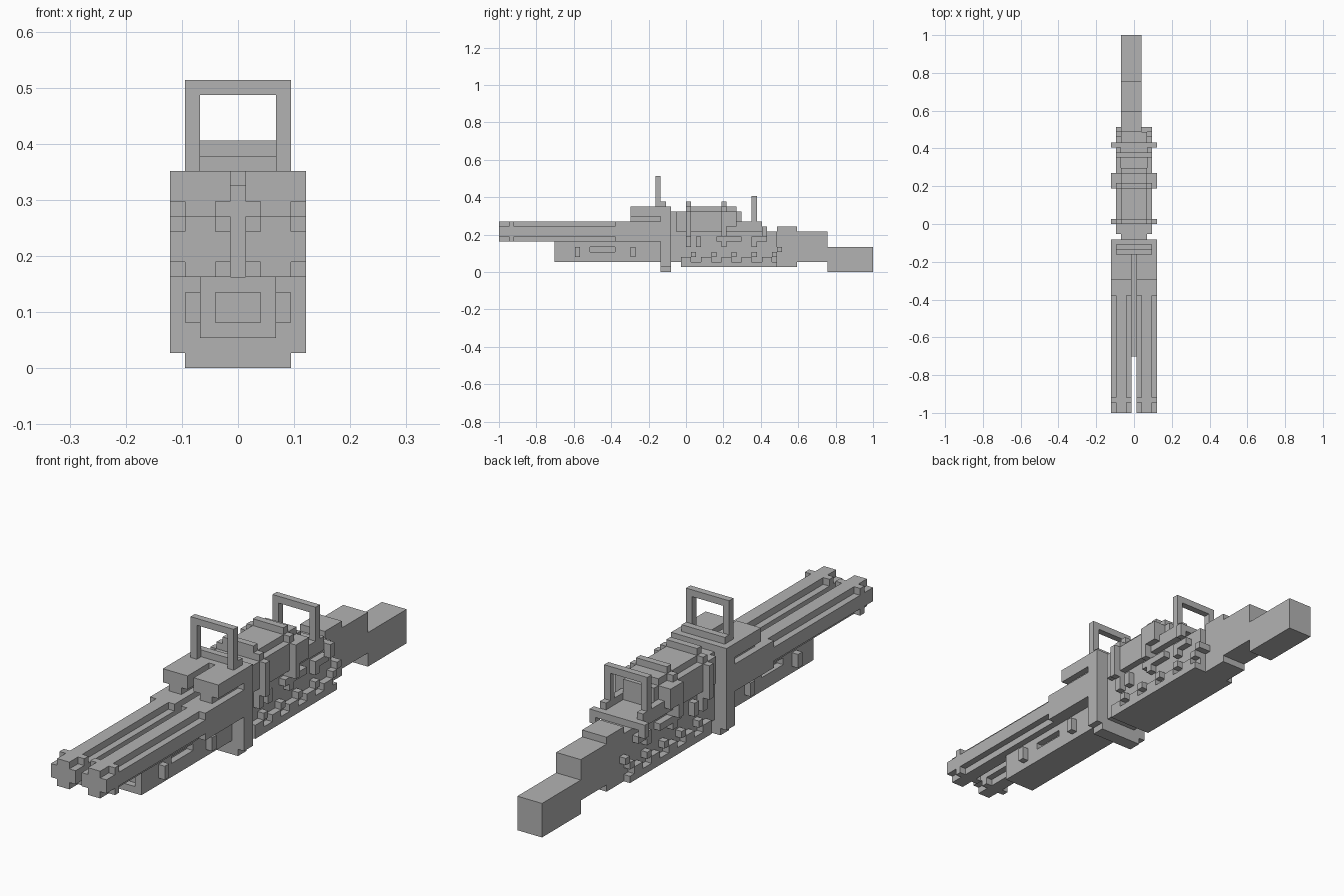
import bpy

cube = bpy.data.objects.get("Cube")
if cube:
    bpy.data.objects.remove(cube)

U = 2 / 74  # size of one block
grey = bpy.data.materials.new("plain_grey")
grey.use_nodes = True
grey.diffuse_color = (0.45, 0.45, 0.45, 1)
grey.node_tree.nodes["Principled BSDF"].inputs["Base Color"].default_value = (0.45, 0.45, 0.45, 1)


def box(name, x, y, z):
    """Box from (low, high) ranges in block units."""
    bpy.ops.mesh.primitive_cube_add(size=1)
    ob = bpy.context.object
    ob.name = name
    ob.location = [(a + b) / 2 * U for a, b in (x, y, z)]
    ob.scale = [(b - a) * U for a, b in (x, y, z)]
    bpy.ops.object.transform_apply(location=True, rotation=False, scale=True)
    ob.data.materials.append(grey)
    return ob


def mid(name, half, y, z):
    return box(name, (-half, half), y, z)


def pair(name, x, y, z):
    box("left_" + name, x, y, z)
    box("right_" + name, (-x[1], -x[0]), y, z)


def cut(target, cutter):
    mod = target.modifiers.new("cut", "BOOLEAN")
    mod.operation = "DIFFERENCE"
    mod.solver = "EXACT"
    mod.object = cutter
    cutter.hide_render = True
    cutter.hide_viewport = True


# Twin barrels with a cross-shaped section, collars and square rear blocks
pair("barrel_wide", (0.5, 4.5), (-37, -14), (7, 9))
pair("barrel_tall", (1.5, 3.5), (-37, -14), (6, 10))
pair("barrel_collar", (0.5, 4.5), (-35, -34), (6, 10))
pair("barrel_block", (0.5, 4.5), (-14, -5), (6, 10))
pair("top_block_neck", (1.5, 3.5), (-11, -5), (10, 11))
pair("top_block", (0.5, 4.5), (-11, -5), (11, 13))
mid("top_block_bridge", 0.5, (-6, -5), (12, 13))

# Foregrip with side slots, a front recess and studs
foregrip = mid("foregrip", 2.5, (-26, -5), (2, 6))
cut(foregrip, mid("front_recess_cutter", 1.5, (-27, -25), (3, 5)))
for side in (-1, 1):
    cut(foregrip, box("slot_cutter", sorted((side * 1.5, side * 3)), (-19, -14), (4, 5)))
for y in (-22, -11):
    pair("foregrip_stud", (2.5, 3.5), (y, y + 1), (3, 5))

# Bulkhead
mid("bulkhead", 4.5, (-5, -3), (1, 13))
mid("bulkhead_foot", 3.5, (-5, -3), (0, 1))
mid("bulkhead_cap", 3.5, (-5, -4), (13, 14))


def sight(name, y, z0, z1):
    pair(name + "_leg", (2.5, 3.5), (y, y + 1), (z0, z1 - 1))
    mid(name + "_bar", 3.5, (y, y + 1), (z1 - 1, z1))


sight("front_sight", -6, 13, 19)
sight("rear_sight", 13, 8, 15)

# Receiver
mid("lower_body", 2.5, (-3, 18), (2, 8))
mid("lower_body_base", 2.5, (-1, 18), (1, 2))
mid("upper_body_core", 2.5, (-3, 11), (8, 12))
mid("upper_body_sides", 3.5, (-2, 10), (8, 12))
mid("upper_body_top", 2.5, (0, 10), (12, 13))
mid("rear_deck", 2.5, (10, 15), (8, 9))
pair("deck_rail", (2.5, 3.5), (10, 15), (8, 10))

# Straps over the receiver
for y in (0, 7):
    pair("strap_side", (3.5, 4.5), (y, y + 1), (7, 12))
    pair("strap_end", (2.5, 3.5), (y, y + 1), (5, 8))
    pair("strap_shoulder", (2.5, 3.5), (y, y + 1), (12, 13))
    mid("strap_top", 2.5, (y, y + 1), (13, 14))
pair("side_plate", (3.5, 4.5), (8, 10), (9, 12))

# Rear cross bar
mid("cross_bar", 4.5, (15, 16), (8, 9))
pair("cross_bar_end", (3.5, 4.5), (15, 16), (7, 8))

# Studs on the lower body sides
for y, length, z, height in ((2, 1, 5, 2), (6, 1, 6, 1), (8, 3, 6, 1),
                             (13, 1, 5, 2), (14, 2, 6, 1), (18, 1, 4, 1)):
    x = 1.5 if y == 18 else 2.5
    pair("body_stud", (x, 3.5), (y, y + length), (z, z + height))

# Toothed bottom rails and pegs
pair("bottom_rail", (2.5, 3.5), (-1, 18), (1, 2))
for y in range(-1, 18, 4):
    pair("rail_tooth", (2.5, 3.5), (y, y + 2), (2, 3))
    pair("rail_peg", (2.5, 3.5), (y + 2, y + 3), (3, 4))

# Stock
for name, y, z in (("stock_front", (18, 22), (1, 9)),
                   ("stock_middle", (22, 28), (2, 8)),
                   ("stock_butt", (28, 37), (0, 5))):
    box(name, (-2.5, 1.5), y, z)
